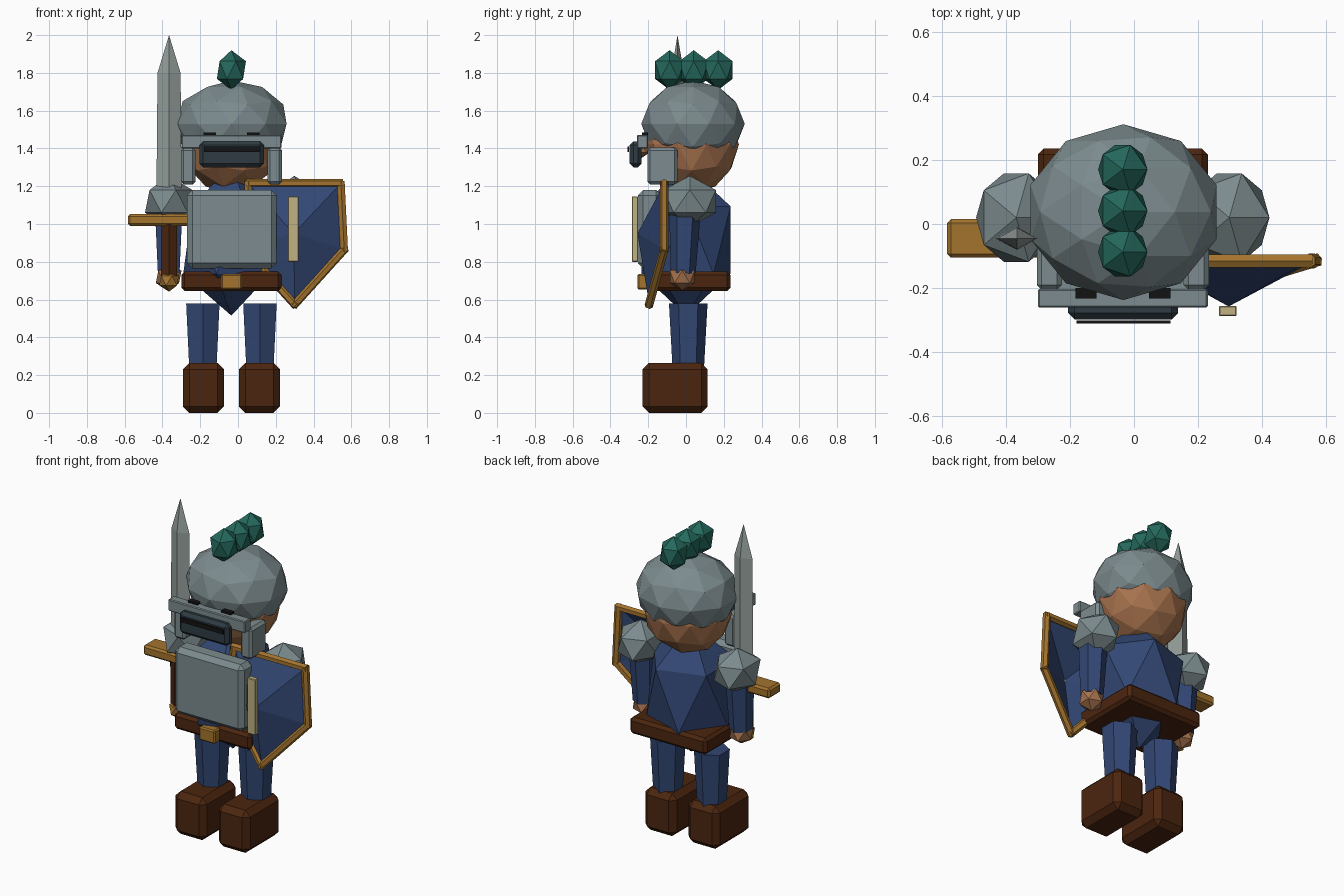
import bpy, bmesh, math
from mathutils import Vector, Matrix

if "Cube" in bpy.data.objects:
    bpy.data.objects.remove(bpy.data.objects["Cube"])

CX = -0.035  # body centre line


def mat(name, r, g, b):
    m = bpy.data.materials.new(name)
    lin = [((c / 255 + 0.055) / 1.055) ** 2.4 for c in (r, g, b)]
    m.diffuse_color = (*lin, 1)
    m.use_nodes = True
    m.node_tree.nodes["Principled BSDF"].inputs["Base Color"].default_value = m.diffuse_color
    return m


STEEL = mat("steel", 124, 139, 142)
BLADE = mat("blade", 148, 158, 155)
TEAL = mat("teal", 36, 104, 92)
BLACK = mat("black", 18, 18, 18)
DARK = mat("dark steel", 46, 59, 66)
SKIN = mat("skin", 168, 115, 78)
BLUE = mat("blue cloth", 50, 71, 116)
BROWN = mat("brown leather", 75, 37, 15)
GOLD = mat("gold", 164, 116, 46)
CREAM = mat("cream", 192, 178, 130)


def finish(name, bm, material):
    bmesh.ops.recalc_face_normals(bm, faces=bm.faces)
    me = bpy.data.meshes.new(name)
    bm.to_mesh(me)
    bm.free()
    me.materials.append(material)
    ob = bpy.data.objects.new(name, me)
    bpy.context.collection.objects.link(ob)
    return ob


def box(name, material, x, y, z, bevel=0.0):
    """Box from (min, max) ranges with a chamfer."""
    bm = bmesh.new()
    bmesh.ops.create_cube(bm, size=1)
    for v in bm.verts:
        v.co = [(a + b) / 2 + c * (b - a) for (a, b), c in zip((x, y, z), v.co)]
    if bevel:
        bmesh.ops.bevel(bm, geom=bm.edges[:], offset=bevel, segments=1,
                        affect='EDGES', profile=0.5)
    return finish(name, bm, material)


def ball(name, material, loc, radii, sub=1):
    bm = bmesh.new()
    bmesh.ops.create_icosphere(bm, subdivisions=sub, radius=1)
    bmesh.ops.transform(bm, verts=bm.verts,
                        matrix=Matrix.Translation(loc) @ Matrix.Diagonal((*radii, 1)))
    return finish(name, bm, material)


def rod(name, material, a, b, r1, r2, sides=6):
    """Tapered prism from a to b."""
    a, b = Vector(a), Vector(b)
    bm = bmesh.new()
    bmesh.ops.create_cone(bm, cap_ends=True, segments=sides, radius1=r1, radius2=r2,
                          depth=(b - a).length)
    d = b - a
    if abs(d.z) > 0.95 * d.length:
        rot = Vector((0, 0, 1)).rotation_difference(d).to_matrix().to_4x4()
    else:
        rot = d.to_track_quat('Z', 'Y').to_matrix().to_4x4()
    bmesh.ops.transform(bm, verts=bm.verts,
                        matrix=Matrix.Translation((a + b) / 2) @ rot)
    return finish(name, bm, material)


# Torso, chest plate, belt
ball("torso", BLUE, (CX, 0, 0.915), (0.285, 0.277, 0.40))
box("chest_plate", STEEL, (-0.27, 0.205), (-0.255, -0.13), (0.765, 1.18), 0.028)
box("belt", BROWN, (-0.30, 0.23), (-0.21, 0.235), (0.645, 0.748), 0.018)
box("buckle", GOLD, (-0.09, 0.02), (-0.258, -0.19), (0.652, 0.735), 0.008)

# Head and helmet
ball("head", SKIN, (CX, 0.03, 1.42), (0.26, 0.25, 0.26), 2)
ball("helmet", STEEL, (-0.033, 0.037, 1.53), (0.305, 0.274, 0.23), 2)
ball("nose", SKIN, (CX, -0.235, 1.40), (0.05, 0.05, 0.05))
box("brow_guard", STEEL, (-0.30, 0.23), (-0.26, -0.202), (1.40, 1.472), 0.005)
box("visor", DARK, (-0.205, 0.137), (-0.298, -0.235), (1.30, 1.437), 0.02)
box("visor_slit", BLACK, (-0.18, 0.113), (-0.31, -0.301), (1.382, 1.41))
for i, y in enumerate((-0.087, 0.041, 0.17)):
    ball(f"crest_{i}", TEAL, (CX, y, 1.815), (0.086, 0.09, 0.105))

# Paired parts
for side, s in (("right", -1), ("left", 1)):
    def px(a, b):
        return tuple(sorted((CX + s * a, CX + s * b)))
    box(f"{side}_eye", BLACK, px(0.082, 0.148), (-0.232, -0.2), (1.44, 1.484))
    box(f"{side}_cheek_guard", STEEL, px(0.19, 0.268), (-0.205, -0.045), (1.21, 1.405), 0.015)
    ax = CX + s * 0.332
    ball(f"{side}_shoulder", STEEL, (ax, 0.02, 1.12), (0.14, 0.162, 0.135))
    rod(f"{side}_arm", BLUE, (ax, -0.015, 0.74), (ax, -0.005, 1.08), 0.066, 0.084)
    ball(f"{side}_hand", SKIN, (ax, -0.02, 0.72), (0.076, 0.077, 0.073))
    lx = CX + s * 0.151
    rod(f"{side}_leg", BLUE, (lx, 0.012, 0.25), (lx, 0.012, 0.578), 0.084, 0.102)
    box(f"{side}_boot", BROWN, px(0.04, 0.257), (-0.23, 0.115), (0, 0.265), 0.034)

# Sword
SX, SY = -0.365, -0.045
bm = bmesh.new()
rings = []
for z, w, t in ((1.03, 0.068, 0.036), (1.8, 0.061, 0.034)):
    rings.append([bm.verts.new((SX + x * w, SY + y * t, z))
                  for x, y in ((1, 0), (0, 1), (-1, 0), (0, -1))])
tip = bm.verts.new((SX, SY, 2.0))
bm.faces.new(rings[0])
for i in range(4):
    j = (i + 1) % 4
    bm.faces.new((rings[0][i], rings[0][j], rings[1][j], rings[1][i]))
    bm.faces.new((rings[1][i], rings[1][j], tip))
finish("sword_blade", bm, BLADE)
box("sword_guard", GOLD, (-0.583, -0.147), (-0.105, 0.015), (0.99, 1.053), 0.012)
rod("sword_grip", BROWN, (SX, SY - 0.01, 0.72), (SX, SY - 0.01, 1.0), 0.05, 0.05)
ball("sword_pommel", GOLD, (SX, SY - 0.02, 0.70), (0.058, 0.058, 0.058))

# Shield: faceted face with a raised centre, framed by a rim
HX = 0.30
pts = [Vector((HX + x, y, z)) for x, y, z in (
    (-0.245, -0.115, 1.215), (0.245, -0.115, 1.215), (0.262, -0.115, 0.865),
    (0, -0.195, 0.575), (-0.262, -0.115, 0.865))]
bm = bmesh.new()
vs = [bm.verts.new(p) for p in pts]
apex = bm.verts.new((HX - 0.005, -0.257, 0.95))
for i in range(5):
    bm.faces.new((vs[i], vs[(i + 1) % 5], apex))
finish("shield_face", bm, BLUE)
for i in range(5):
    a, b = pts[i], pts[(i + 1) % 5]
    d = (b - a).normalized() * 0.012
    rod(f"shield_rim_{i}", GOLD, a - d, b + d, 0.023, 0.023)
box("shield_stripe", CREAM, (0.265, 0.32), (-0.287, -0.255), (0.80, 1.145), 0.003)
